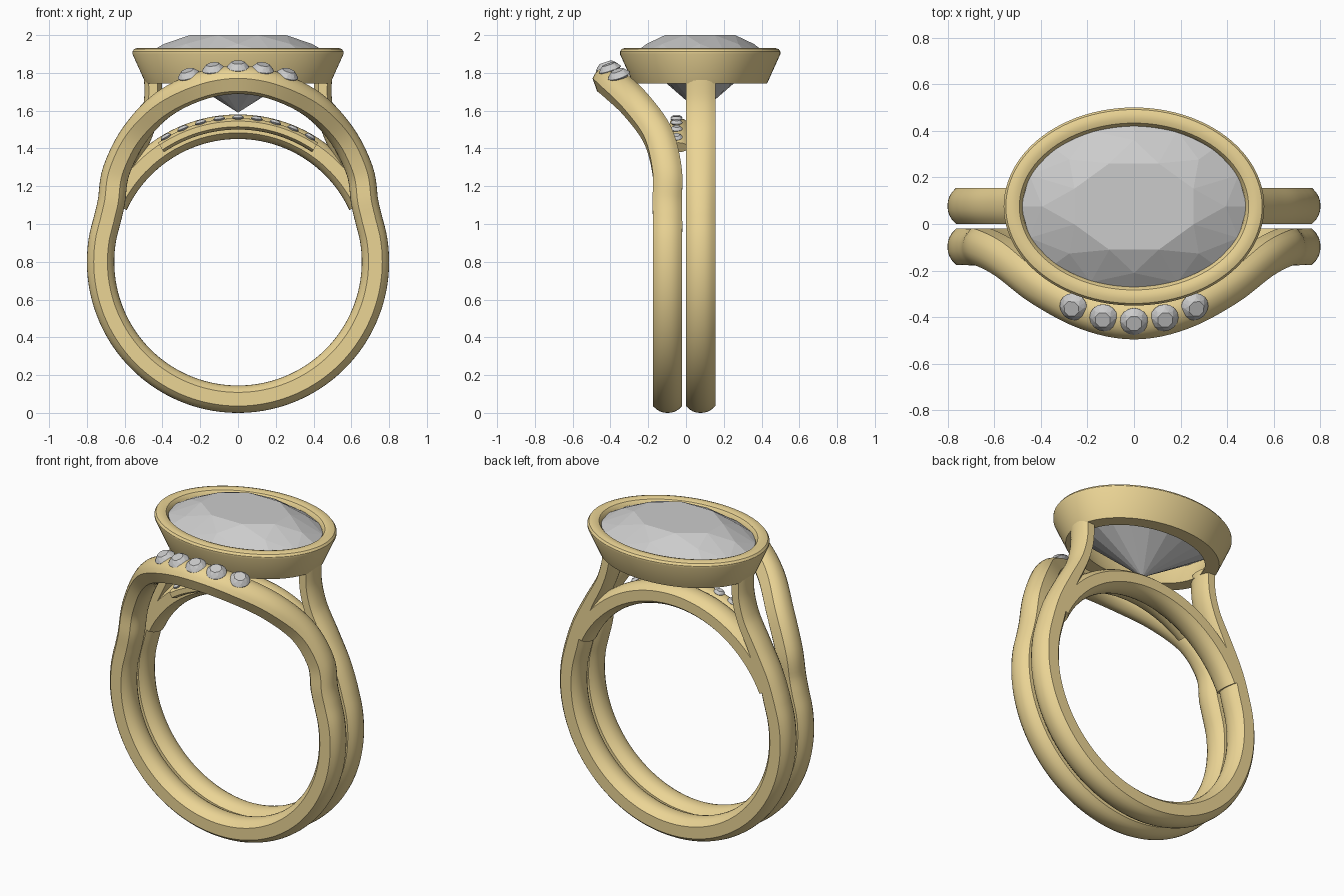
import bpy, bmesh, math
from mathutils import Vector

if "Cube" in bpy.data.objects:
    bpy.data.objects.remove(bpy.data.objects["Cube"])

gold = bpy.data.materials.new("gold")
gold.diffuse_color = (0.83, 0.66, 0.30, 1)
gold.use_nodes = True
gold.node_tree.nodes["Principled BSDF"].inputs["Base Color"].default_value = gold.diffuse_color
CZ, R = 0.8, 0.7275          # finger hole centre height, band centre radius


def finish(name, bm, mat=None, smooth=True):
    bmesh.ops.recalc_face_normals(bm, faces=bm.faces)
    me = bpy.data.meshes.new(name)
    bm.to_mesh(me)
    bm.free()
    ob = bpy.data.objects.new(name, me)
    bpy.context.collection.objects.link(ob)
    if mat:
        me.materials.append(mat)
    if smooth:
        bpy.context.view_layer.objects.active = ob
        ob.select_set(True)
        bpy.ops.object.shade_smooth_by_angle(angle=math.radians(32))
        ob.select_set(False)
    return ob


def spline(ctrl, closed, steps=6):
    """Catmull-Rom curve through the control points"""
    n, out = len(ctrl), []
    get = (lambda i: ctrl[i % n]) if closed else (lambda i: ctrl[max(0, min(n - 1, i))])
    for i in range(n if closed else n - 1):
        a, b, c, d = (get(i + k) for k in (-1, 0, 1, 2))
        for s in range(steps):
            t = s / steps
            out.append(0.5 * (2 * b + (c - a) * t + (2 * a - 5 * b + 4 * c - d) * t * t
                              + (3 * b - a - 3 * c + d) * t ** 3))
    if not closed:
        out.append(ctrl[-1])
    return out


def section(hw, hn, flat=0.5, seg=8):
    """Flat sides with a domed outside and a domed inside"""
    top = []
    for i in range(seg + 1):
        u = 1 - 2 * i / seg
        top.append((hw * u, hn * (flat + (1 - flat) * (1 - abs(u) ** 2.4))))
    return top + [(-w, -n) for w, n in top]


def sweep(name, path, sec, closed=False, tilt=lambda p: 0.0, thick=lambda p: 1.0):
    bm, rings, n = bmesh.new(), [], len(path)
    for i, p in enumerate(path):
        nxt = path[(i + 1) % n] if closed else path[min(i + 1, n - 1)]
        prv = path[i - 1] if closed else path[max(i - 1, 0)]
        T = (nxt - prv).normalized()
        W = Vector((0, 1, tilt(p)))
        W = (W - T * W.dot(T)).normalized()
        N = T.cross(W)
        rings.append([bm.verts.new(p + W * w + N * h * thick(p)) for w, h in sec])
    m = len(sec)
    for i in range(n if closed else n - 1):
        a, b = rings[i], rings[(i + 1) % n]
        for j in range(m):
            k = (j + 1) % m
            bm.faces.new((a[j], a[k], b[k], b[j]))
    if not closed:
        bm.faces.new(rings[0])
        bm.faces.new(rings[-1])
    return finish(name, bm, gold)


def arc(a0, a1, n, r, y):
    pts = []
    for i in range(n + 1):
        a = math.radians(a0 + (a1 - a0) * i / n)
        pts.append(Vector((r * math.cos(a), y, CZ + r * math.sin(a))))
    return pts


def mirror(pts):
    return [Vector((-p.x, p.y, p.z)) for p in reversed(pts)]


def brilliant(name, a, b, crown, depth, loc, normal=Vector((0, 0, 1))):
    """Faceted stone: table, crown points, girdle and culet wrapped in a hull"""
    bm = bmesh.new()
    q = Vector((0, 0, 1)).rotation_difference(normal)
    levels = [(8, 0.57, crown, 0.5), (8, 0.81, crown * 0.55, 0),
              (16, 1, crown * 0.05, 0), (16, 1, 0, 0), (1, 0, -depth, 0)]
    for n, r, z, off in levels:
        for i in range(n):
            t = 2 * math.pi * (i + off) / n
            bm.verts.new(Vector(loc) + q @ Vector((a * r * math.cos(t), b * r * math.sin(t), z)))
    bmesh.ops.convex_hull(bm, input=bm.verts)
    bmesh.ops.dissolve_limit(bm, angle_limit=0.01, verts=bm.verts, edges=bm.edges)
    return finish(name, bm, smooth=False)


# Wedding band: round below, sweeping forward around the centre setting above
band = section(0.0775, 0.0725)
WY = -0.0975
side = [Vector(v) for v in ((-0.67, -0.10, 1.12), (-0.645, -0.10, 1.28), (-0.55, -0.15, 1.47),
                            (-0.40, -0.265, 1.63), (-0.20, -0.37, 1.73))]
crest = [Vector((0, -0.41, 1.763))]
wed_path = spline(arc(18, -198, 24, R, WY) + side + crest + mirror(side), True)


def lean(p):
    t = max(0, min(1, (p.z - 1.4) / 0.36))
    return 0.36 * t * t * (3 - 2 * t)


sweep("wedding_band", wed_path, band, True, lean)

# Five round stones along the crest of the wedding band
up = Vector((0, -0.32, 0.95))
for i in range(-2, 3):
    x = 0.13 * i
    loc = (x, -0.418 + 0.063 * (x / 0.26) ** 2, 1.828 - 0.042 * (x / 0.26) ** 2)
    brilliant(f"crest_stone_{i + 3}", 0.061, 0.061, 0.03, 0.05, loc,
              (up + Vector((x * 1.1, 0, 0))).normalized())

# Engagement band with shoulders rising to the setting
EY = 0.0775
shoulder = [Vector(v) for v in ((0.45, EY, 1.775), (0.452, EY, 1.64), (0.49, EY, 1.50),
                                (0.57, EY, 1.34), (0.645, EY, 1.18))]
eng_path = spline(shoulder + arc(18, -198, 24, R, EY) + mirror(shoulder), False)
sweep("engagement_band", eng_path, band,
      thick=lambda p: 1 - 0.35 * max(0, min(1, (p.z - 1.05) / 0.45)))

# Bridge closing the finger hole under the setting
sweep("bridge", arc(155, 25, 48, 0.715, EY), section(0.0775, 0.065))

# Slim rail of small stones on the front of the bridge
sweep("stone_rail", arc(124, 56, 32, 0.73, -0.04), section(0.045, 0.03))
for i in range(9):
    a = math.radians(60 + 60 * i / 8)
    d = Vector((math.cos(a), 0, math.sin(a)))
    brilliant(f"rail_stone_{i + 1}", 0.032, 0.032, 0.015, 0.03,
              Vector((0, -0.05, CZ)) + d * 0.762, d)

# Oval tapered bezel
BY = 0.075
prof = [(0.475, 1.885), (0.480, 1.910), (0.492, 1.926), (0.510, 1.932), (0.532, 1.932),
        (0.550, 1.926), (0.559, 1.913), (0.559, 1.900), (0.488, 1.743), (0.405, 1.743)]
bm, n = bmesh.new(), 96
rings = []
for i in range(n):
    t = 2 * math.pi * i / n
    rings.append([bm.verts.new((a * math.cos(t), BY + (a - 0.134) * math.sin(t), z))
                  for a, z in prof])
for i in range(n):
    p, q = rings[i], rings[(i + 1) % n]
    for j in range(len(prof)):
        k = (j + 1) % len(prof)
        bm.faces.new((p[j], p[k], q[k], q[j]))
finish("bezel", bm, gold)

# Large oval centre stone
brilliant("centre_stone", 0.485, 0.352, 0.105, 0.305, (0, BY, 1.895))
